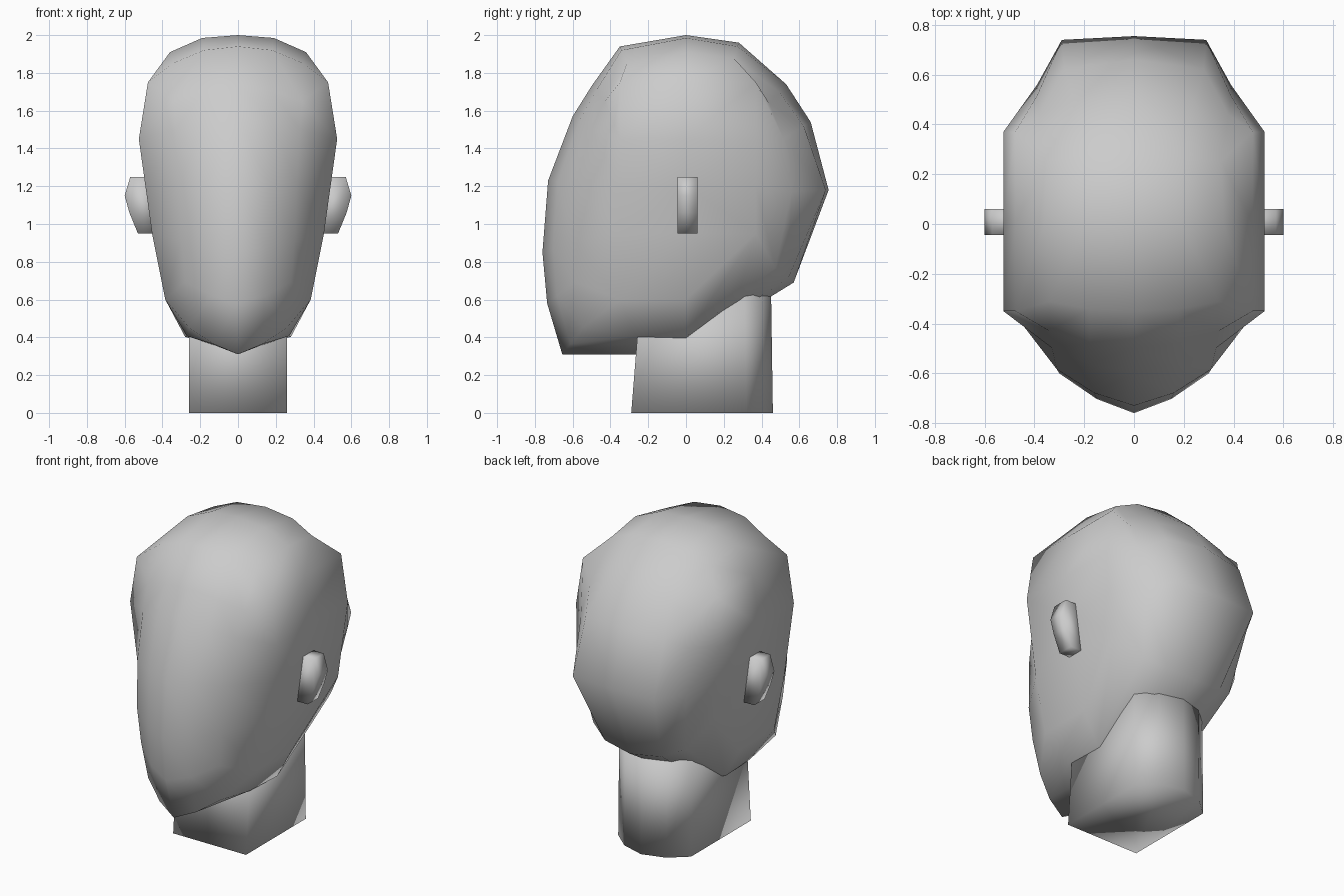
import bpy
import bmesh

cube = bpy.data.objects.get("Cube")
if cube:
    bpy.data.objects.remove(cube, do_unlink=True)

# One plain grey for everything
grey = bpy.data.materials.new("plain grey")
grey.use_nodes = True
colour = (0.6, 0.6, 0.6, 1)
grey.diffuse_color = colour
grey.node_tree.nodes["Principled BSDF"].inputs["Base Color"].default_value = colour


def finish(name, bm):
    """Turn a bmesh into a fully smooth-shaded object."""
    bmesh.ops.remove_doubles(bm, verts=bm.verts, dist=0.001)
    bmesh.ops.recalc_face_normals(bm, faces=bm.faces)
    mesh = bpy.data.meshes.new(name)
    bm.to_mesh(mesh)
    bm.free()
    mesh.materials.append(grey)
    mesh.shade_smooth()
    obj = bpy.data.objects.new(name, mesh)
    bpy.context.scene.collection.objects.link(obj)


def bridge(bm, ring_a, ring_b):
    """Join two closed rings of equal length with quads."""
    for i in range(len(ring_a)):
        j = (i + 1) % len(ring_a)
        bm.faces.new((ring_a[i], ring_a[j], ring_b[j], ring_b[i]))


def prism(name, ring_a, ring_b):
    """Closed solid between two matching outlines."""
    bm = bmesh.new()
    a = [bm.verts.new(p) for p in ring_a]
    b = [bm.verts.new(p) for p in ring_b]
    bridge(bm, a, b)
    bm.faces.new(a)
    bm.faces.new(b)
    finish(name, bm)


def clamp(value, low, high):
    return max(low, min(high, value))


# Half-width of the side wall at each height level
WALL = {0.6: 0.385, 0.95: 0.455, 1.2: 0.49, 1.45: 0.525, 1.75: 0.477}
BACK_Y = 0.37

# Middle outline of the head: y, z, then two (x, inset) steps towards the side
OUTLINE = [
    (0, 2, 0.19, 0.018, 0.36, 0.106),
    (-0.35, 1.94, 0.18, 0.025, 0.34, 0.11),
    (-0.5, 1.73, 0.18, 0.045, 0.34, 0.14),
    (-0.6, 1.57, 0.18, 0.06, 0.33, 0.17),
    (-0.73, 1.23, 0.16, 0.07, 0.31, 0.2),
    (-0.76, 0.85, 0.15, 0.075, 0.3, 0.21),
    (-0.735, 0.58, 0.14, 0.07, 0.28, 0.2),
    (-0.655, 0.31, 0.13, 0.065, 0.26, 0.17),
    (-0.3, 0.31, 0.13, 0.06, 0.27, 0.115),
    (0, 0.31, 0.13, 0.06, 0.28, 0.11),
    (0.31, 0.53, 0.15, 0.04, 0.31, 0.13),
    (0.57, 0.69, 0.2, 0.05, 0.33, 0.17),
    (0.755, 1.18, 0.29, 0.02, 0.39, 0.26),
    (0.66, 1.54, 0.28, 0.055, 0.39, 0.22),
    (0.53, 1.74, 0.24, 0.07, 0.38, 0.17),
    (0.28, 1.96, 0.2, 0.025, 0.35, 0.1),
]
MID_Z = 1.15


def inset_point(x, y, z, inset):
    return x, y * (1 - inset), z + (MID_Z - z) * inset


def wall_point(y, level):
    """Point on the side wall; the jaw edge rises towards the back."""
    z, x = level, WALL[level]
    if level == 0.6 and y > 0:
        rise = y / BACK_Y
        z += (0.95 - 0.6) * rise
        x += (WALL[0.95] - WALL[0.6]) * rise
    return x, y, z


# Head: rings shrinking from the middle outline to boxy side walls
bm = bmesh.new()
for side in (1, -1):
    rows = []
    for y, z, x1, d1, x2, d2 in OUTLINE:
        cheek = inset_point(x2, y, z, d2)
        wall_y = clamp(cheek[1] * 1.5, -0.35, BACK_Y)
        level = min(WALL, key=lambda h: abs(h - cheek[2]))
        rows.append([
            (0, y, z),
            inset_point(x1, y, z, d1),
            cheek,
            wall_point(wall_y, level),
            wall_point(wall_y, clamp(level, 0.95, 1.45)),
        ])
    rings = [[bm.verts.new((side * x, y, z)) for x, y, z in ring] for ring in zip(*rows)]
    for outer, inner in zip(rings, rings[1:]):
        bridge(bm, outer, inner)
    centre = bm.verts.new((side * WALL[1.2], 0, 1.2))
    panel = rings[-1]
    for i, v in enumerate(panel):
        bm.faces.new((v, panel[(i + 1) % len(panel)], centre))
finish("head", bm)

# Neck: chamfered at the back, its sloping top hidden in the head
half = [(0.26, -0.29), (0.26, 0.32), (0.15, 0.415), (0, 0.46)]
plan = half + [(-x, y) for x, y in reversed(half[:-1])]
bottom = [(x, y, 0) for x, y in plan]
top = [(x, y + 0.045 if y < 0 else y - 0.01, 0.6 + 0.14 * y) for x, y in plan]
prism("neck", bottom, top)

# Ears: thin tapered slabs
EAR = [(0.42, 1.25), (0.57, 1.25), (0.6, 1.15), (0.575, 1.06), (0.53, 0.95), (0.42, 0.95)]
for side, name in ((1, "left_ear"), (-1, "right_ear")):
    front, back = [[(side * x, y, z) for x, z in EAR] for y in (-0.045, 0.06)]
    prism(name, front, back)
